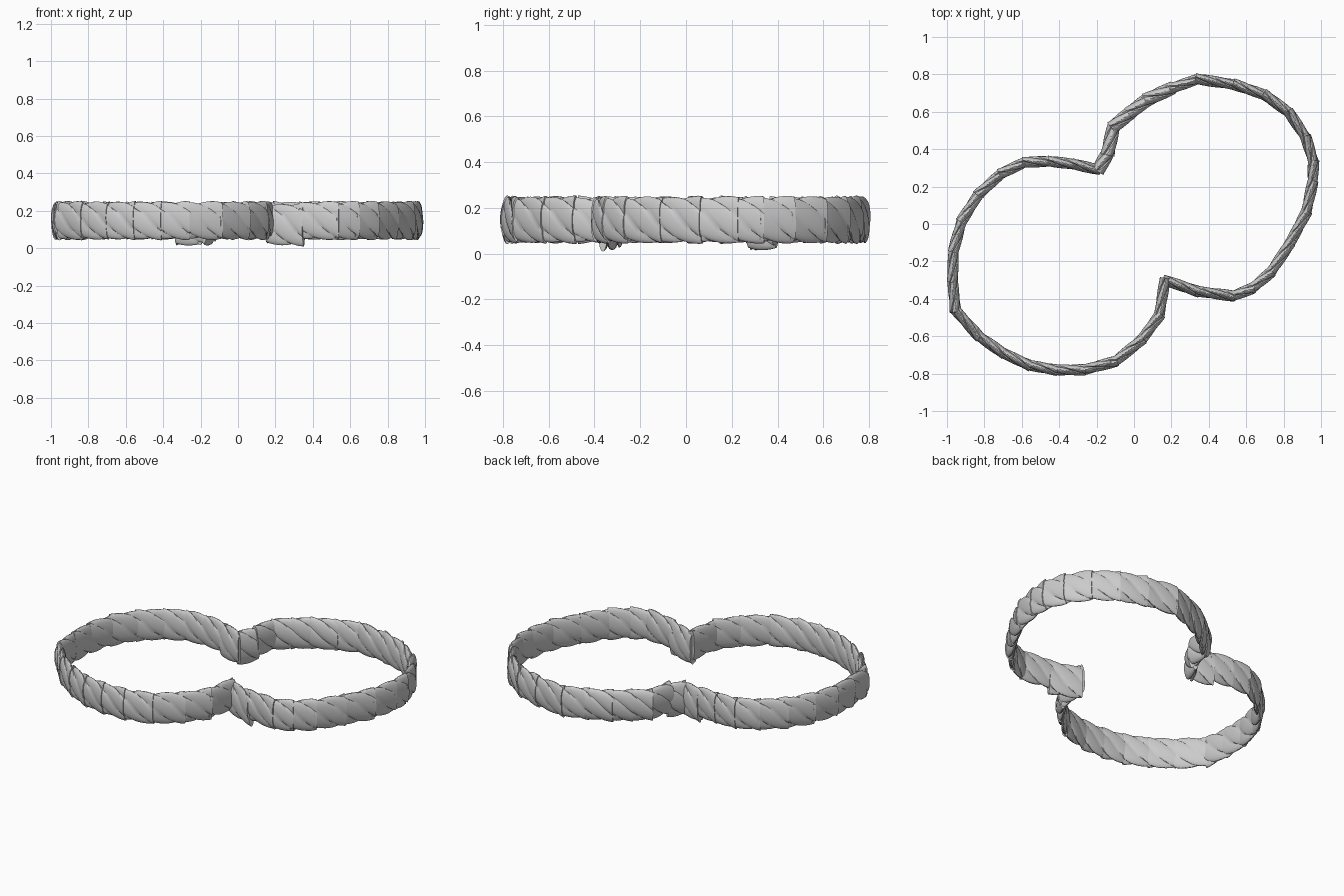
import bpy, bmesh, math
from mathutils import Vector

if "Cube" in bpy.data.objects:
    bpy.data.objects.remove(bpy.data.objects["Cube"])

# Centre line of the two-lobed rope border, anticlockwise from the front cusp
PATH_A = [(.165, -.30), (.34, -.36), (.53, -.385), (.63, -.345), (.73, -.26), (.83, -.11),
          (.92, .06), (.955, .22), (.96, .33), (.92, .46), (.83, .595), (.70, .69),
          (.54, .745), (.34, .775), (.20, .725), (.07, .665), (-.02, .595),
          (-.11, .52), (-.14, .38)]
PATH_B = [(-.19, .29), (-.32, .32), (-.45, .335), (-.585, .33), (-.71, .27), (-.83, .16),
          (-.92, .02), (-.965, -.14), (-.97, -.30), (-.955, -.46), (-.83, -.60),
          (-.70, -.69), (-.56, -.755), (-.42, -.78), (-.27, -.78), (-.10, -.735),
          (.04, -.62), (.135, -.49)]
PATH = PATH_A + PATH_B
STRANDS, SIDES, STEPS, PITCH = 4, 32, 10, .52
HEIGHT, WIDTH, CENTRE_Z, OVERLAP = .102, .030, .148, .012


def lobe_radius(a):
    """Rope section: round strands meeting in sharp creases."""
    return .80 + .20 * math.sqrt(abs(math.cos(a * STRANDS / 2)))


def add_piece(bm, p, q, start, width, height, z):
    """One flattened, twisted length of rope from p to q."""
    d = q - p
    length = d.length
    d = d / length
    out = Vector((d.y, -d.x, 0))
    rings = []
    for i in range(STEPS + 1):
        t = i / STEPS
        s = -OVERLAP + t * (length + 2 * OVERLAP)
        flare = .95 + .09 * t
        twist = -math.tau * (start + s) / PITCH
        ring = []
        for k in range(SIDES):
            a = math.tau * k / SIDES
            r = lobe_radius(a + math.pi / STRANDS) * flare
            c = p + d * s + out * (r * width * math.cos(a + twist))
            c.z = z + r * height * math.sin(a + twist)
            ring.append(bm.verts.new(c))
        rings.append(ring)
    for lo, hi in zip(rings, rings[1:]):
        for k in range(SIDES):
            j = (k + 1) % SIDES
            bm.faces.new((lo[k], lo[j], hi[j], hi[k]))
    bm.faces.new(rings[0][::-1])
    bm.faces.new(rings[-1])


# Twisted rope, laid piece by piece round the outline
bm = bmesh.new()
travel = 0
for i, point in enumerate(PATH):
    p = Vector((*point, 0))
    q = Vector((*PATH[(i + 1) % len(PATH)], 0))
    mid = (p + q) / 2
    thick = WIDTH * 1.25 if -.2 < mid.x < .2 and mid.y > .32 else WIDTH
    cusp = abs(mid.x) < .27 and abs(mid.y) < .35
    add_piece(bm, p, q, travel, thick, HEIGHT * (1.1 if cusp else 1),
              CENTRE_Z - (.022 if cusp else 0))
    travel += (q - p).length

bmesh.ops.recalc_face_normals(bm, faces=bm.faces)
mesh = bpy.data.meshes.new("rope_border")
bm.to_mesh(mesh)
bm.free()
rope = bpy.data.objects.new("rope_border", mesh)
bpy.context.collection.objects.link(rope)
bpy.context.view_layer.objects.active = rope
rope.select_set(True)
bpy.ops.object.shade_smooth_by_angle(angle=math.radians(35))
